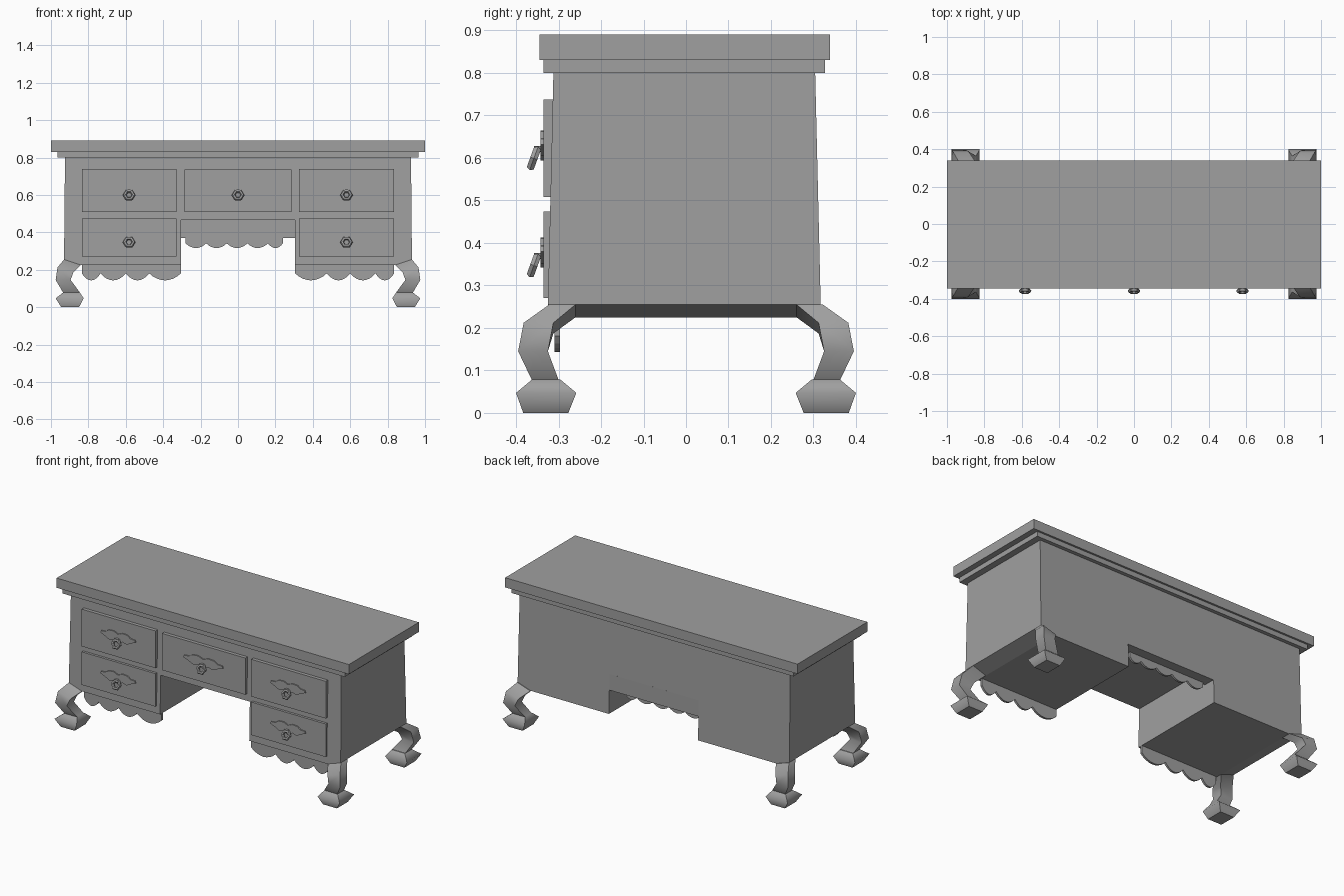
import bpy, bmesh, math

old = bpy.data.objects.get("Cube")
if old:
    bpy.data.objects.remove(old, do_unlink=True)

grey = bpy.data.materials.new("plain_grey")
grey.use_nodes = True
grey.diffuse_color = (0.35, 0.35, 0.35, 1)
grey.node_tree.nodes["Principled BSDF"].inputs["Base Color"].default_value = grey.diffuse_color


def finish(name, bm):
    bmesh.ops.recalc_face_normals(bm, faces=bm.faces)
    mesh = bpy.data.meshes.new(name)
    bm.to_mesh(mesh)
    bm.free()
    mesh.materials.append(grey)
    obj = bpy.data.objects.new(name, mesh)
    bpy.context.collection.objects.link(obj)
    return obj


def prism(name, outline, y0, y1):
    """Extrude a front outline of (x, z) points from y0 to y1."""
    bm = bmesh.new()
    face = bm.faces.new([bm.verts.new((x, y0, z)) for x, z in outline])
    new = bmesh.ops.extrude_face_region(bm, geom=[face])["geom"]
    for v in new:
        if isinstance(v, bmesh.types.BMVert):
            v.co.y = y1
    return finish(name, bm)


def box(name, x0, x1, y0, y1, z0, z1):
    return prism(name, [(x0, z0), (x1, z0), (x1, z1), (x0, z1)], y0, y1)


def scallop(name, breaks, top, valley, amp, y0, y1):
    """Hanging apron with one rounded lobe between each pair of breaks."""
    pts = [(breaks[0], top)]
    for a, b in zip(breaks, breaks[1:]):
        for i in range(9):
            if i or a == breaks[0]:
                t = i / 8
                pts.append((a + (b - a) * t, top - valley - amp * math.sin(math.pi * t) ** 0.8))
    pts.append((breaks[-1], top))
    return prism(name, pts, y0, y1)


def loft(name, rings, sx, sy):
    """Four-cornered column; each ring is x in/out, y in/out, z in/out."""
    bm = bmesh.new()
    loops = [[bm.verts.new((sx * x, sy * y, z)) for x, y, z in
              ((xi, yi, zi), (xo, yi, zo), (xo, yo, zo), (xi, yo, zi))]
             for xi, xo, yi, yo, zi, zo in rings]
    for a, b in zip(loops, loops[1:]):
        for i in range(4):
            j = (i + 1) % 4
            bm.faces.new((a[i], a[j], b[j], b[i])).smooth = True
            bm.edges.get((a[i], b[i])).smooth = False
    for ring in (loops[0], loops[-1]):
        bm.faces.new(ring)
        for i in range(4):
            bm.edges.get((ring[i], ring[i - 1])).smooth = False
    return finish(name, bm)


# Table top and moulding
box("table_top", -1, 1, -0.345, 0.339, 0.83, 0.89)
box("top_moulding", -0.965, 0.965, -0.335, 0.327, 0.8, 0.83)

# Cabinet with knee opening, flaring slightly toward the floor
half = [(0.305, 0.465), (0.305, 0.225), (0.84, 0.225), (0.93, 0.255), (0.925, 0.8)]
body = prism("cabinet", half + [(-x, z) for x, z in reversed(half)], -1, 1)
for v in body.data.vertices:
    flare = (0.8 - v.co.z) / 0.545
    v.co.y = -0.312 - 0.013 * flare if v.co.y < 0 else 0.304 + 0.013 * flare
box("knee_back_panel", -0.305, 0.305, 0.24, 0.312, 0.37, 0.47)

# Scalloped aprons
side_breaks = [0.305, 0.475, 0.6, 0.735, 0.835]
scallop("left_apron", side_breaks, 0.226, 0.045, 0.038, -0.31, -0.297)
scallop("right_apron", [-x for x in side_breaks], 0.226, 0.045, 0.038, -0.31, -0.297)
scallop("knee_apron", [-0.28, -0.17, -0.06, 0.05, 0.16, 0.24], 0.371, 0.03, 0.025, 0.24, 0.253)


# Drawer handles
def handle(label, x, z, scale):
    wing = [(0.03, 0.033), (0.065, 0.03), (0.085, 0.015), (0.115, 0.013), (0.12, 0),
            (0.09, -0.012), (0.06, -0.028), (0.03, -0.02)]
    shape = [(0, 0.02)] + wing + [(0, -0.038)] + [(-a, b) for a, b in reversed(wing)]
    prism(label + "_handle_plate", [(x + a * scale, z + b) for a, b in shape], -0.342, -0.334)
    box(label + "_handle_post", x - 0.008, x + 0.008, -0.358, -0.334, z - 0.018, z - 0.004)
    bpy.ops.mesh.primitive_torus_add(major_segments=6, minor_segments=6, major_radius=0.024,
                                     minor_radius=0.01, location=(x, -0.358, z - 0.033),
                                     rotation=(math.radians(70), 0, 0))
    ring = bpy.context.object
    ring.name = label + "_handle_ring"
    ring.data.materials.append(grey)


# Drawers
for label, x0, x1, z0, z1, scale in (
        ("upper_right", -0.835, -0.33, 0.508, 0.738, 1),
        ("lower_right", -0.835, -0.33, 0.27, 0.474, 1),
        ("upper_left", 0.325, 0.835, 0.508, 0.738, 1),
        ("lower_left", 0.325, 0.835, 0.27, 0.474, 1),
        ("centre", -0.285, 0.285, 0.508, 0.735, 1.13)):
    box(label + "_drawer", x0, x1, -0.335, -0.3, z0, z1)
    handle(label, (x0 + x1) / 2, 0.38 if "lower" in label else 0.632, scale)

# Curved legs and flared feet
leg = [(0.84, 0.93, 0.26, 0.322, 0.225, 0.255),
       (0.88, 0.965, 0.312, 0.382, 0.187, 0.212),
       (0.895, 0.975, 0.325, 0.395, 0.145, 0.145),
       (0.845, 0.935, 0.3, 0.363, 0.078, 0.078)]
foot = [(0.845, 0.935, 0.295, 0.363, 0.078, 0.078),
        (0.825, 0.975, 0.258, 0.4, 0.047, 0.047),
        (0.85, 0.945, 0.277, 0.383, 0, 0)]
for sx, side in ((1, "left"), (-1, "right")):
    for sy, end in ((-1, "front"), (1, "back")):
        loft(f"{end}_{side}_leg", leg, sx, sy)
        loft(f"{end}_{side}_foot", foot, sx, sy)
